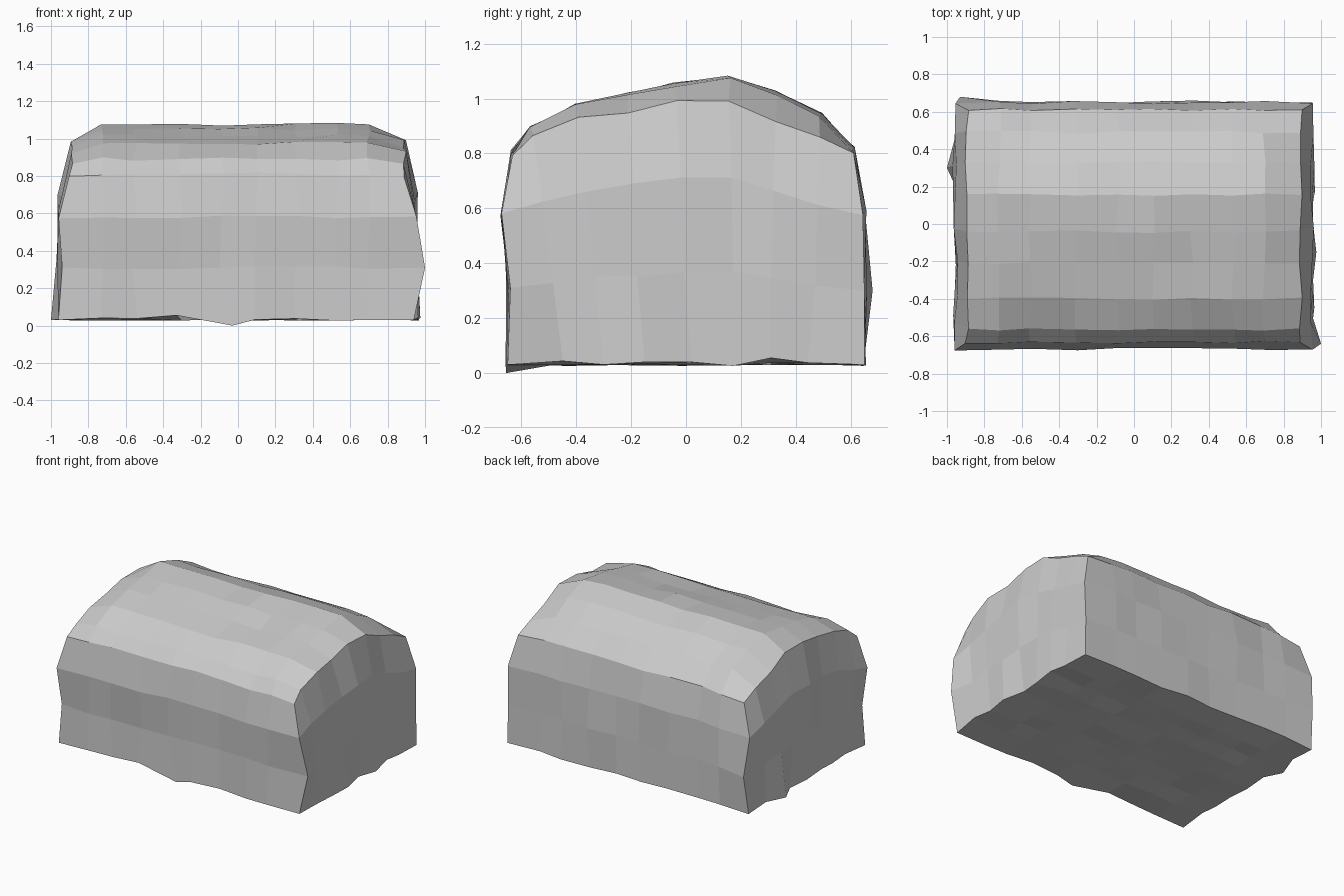
import bpy, bmesh, random
from mathutils import Vector

if "Cube" in bpy.data.objects:
    bpy.data.objects.remove(bpy.data.objects["Cube"])

random.seed(4)

# Lattice stations: along the length, and across the depth (arched top and base)
XS = [-0.90, -0.72, -0.55, -0.31, -0.09, 0.10, 0.31, 0.53, 0.70, 0.89]
Y_TOP = [-0.63, -0.565, -0.40, -0.21, -0.04, 0.155, 0.33, 0.49, 0.605]
Y_BASE = [-0.65, -0.45, -0.30, -0.16, 0.0, 0.18, 0.31, 0.45, 0.65]
Z_MID = [0.81, 0.89, 0.975, 1.015, 1.05, 1.075, 1.02, 0.94, 0.815]
Z_END = [0.80, 0.86, 0.925, 0.955, 0.985, 0.99, 0.92, 0.855, 0.80]

# Per-row bulge of the front, back and ends, bottom to top
FRONT = [-0.65, -0.648, -0.67, -0.632]
BACK = [0.65, 0.653, 0.65, 0.61]
END = [0.955, 0.96, 0.953, 0.895]
NX, NY, NZ = len(XS) - 1, len(Y_TOP) - 1, 3

# Hand-placed dents and corners, keyed by lattice position
CHIPS = {
    (0, 0, 0): (-0.96, -0.65, 0.03), (0, 0, 1): (-0.94, -0.645, 0.31),
    (0, NY, 1): (-0.93, 0.68, 0.30), (0, 6, 0): (-1.0, 0.30, 0.03),
    (NX, 0, 0): (0.94, -0.65, 0.03), (NX, 0, 1): (1.0, -0.64, 0.31),
    (NX, NY, 1): (0.95, 0.65, 0.30), (NX, 3, 0): (0.975, -0.15, 0.04),
    (NX, 4, 0): (0.94, 0.02, 0.04), (NX, 6, 0): (0.96, 0.31, 0.055),
    (3, 0, 0): (-0.33, -0.65, 0.055), (4, 0, 0): (-0.03, -0.655, 0.0),
}


def point(i, j, k):
    """Position of one lattice vertex on the worn, arched block."""
    if (i, j, k) in CHIPS:
        return Vector(CHIPS[i, j, k])
    t = k / NZ
    x = XS[i]
    if i in (0, NX):
        x = END[k] * (-1 if i == 0 else 1)
    y = Y_BASE[j] * (1 - t) + Y_TOP[j] * t
    if j == 0:
        y = FRONT[k]
    elif j == NY:
        y = BACK[k]
    top = Z_END[j] if i in (0, NX) else Z_MID[j]
    z = 0.035 + (top - 0.035) * t * (1.06 if k in (1, 2) else 1)
    r = random.uniform
    return Vector((x + r(-.012, .012), y + r(-.008, .008), z + r(-.009, .009)))


bm = bmesh.new()
verts = {}
for i in range(NX + 1):
    for j in range(NY + 1):
        for k in range(NZ + 1):
            if i in (0, NX) or j in (0, NY) or k in (0, NZ):
                verts[i, j, k] = bm.verts.new(point(i, j, k))


def skin(nu, nv, place):
    """Quads over one side of the lattice."""
    for u in range(nu):
        for v in range(nv):
            ring = [(u, v), (u + 1, v), (u + 1, v + 1), (u, v + 1)]
            bm.faces.new([verts[place(a, b)] for a, b in ring])


# Front/back, ends, top/underside
for s in (0, NY):
    skin(NX, NZ, lambda a, b: (a, s, b))
for s in (0, NX):
    skin(NY, NZ, lambda a, b: (s, a, b))
for s in (0, NZ):
    skin(NX, NY, lambda a, b: (a, b, s))
bmesh.ops.recalc_face_normals(bm, faces=bm.faces[:])

mesh = bpy.data.meshes.new("stone_block")
bm.to_mesh(mesh)
bm.free()
bpy.context.collection.objects.link(bpy.data.objects.new("stone_block", mesh))
